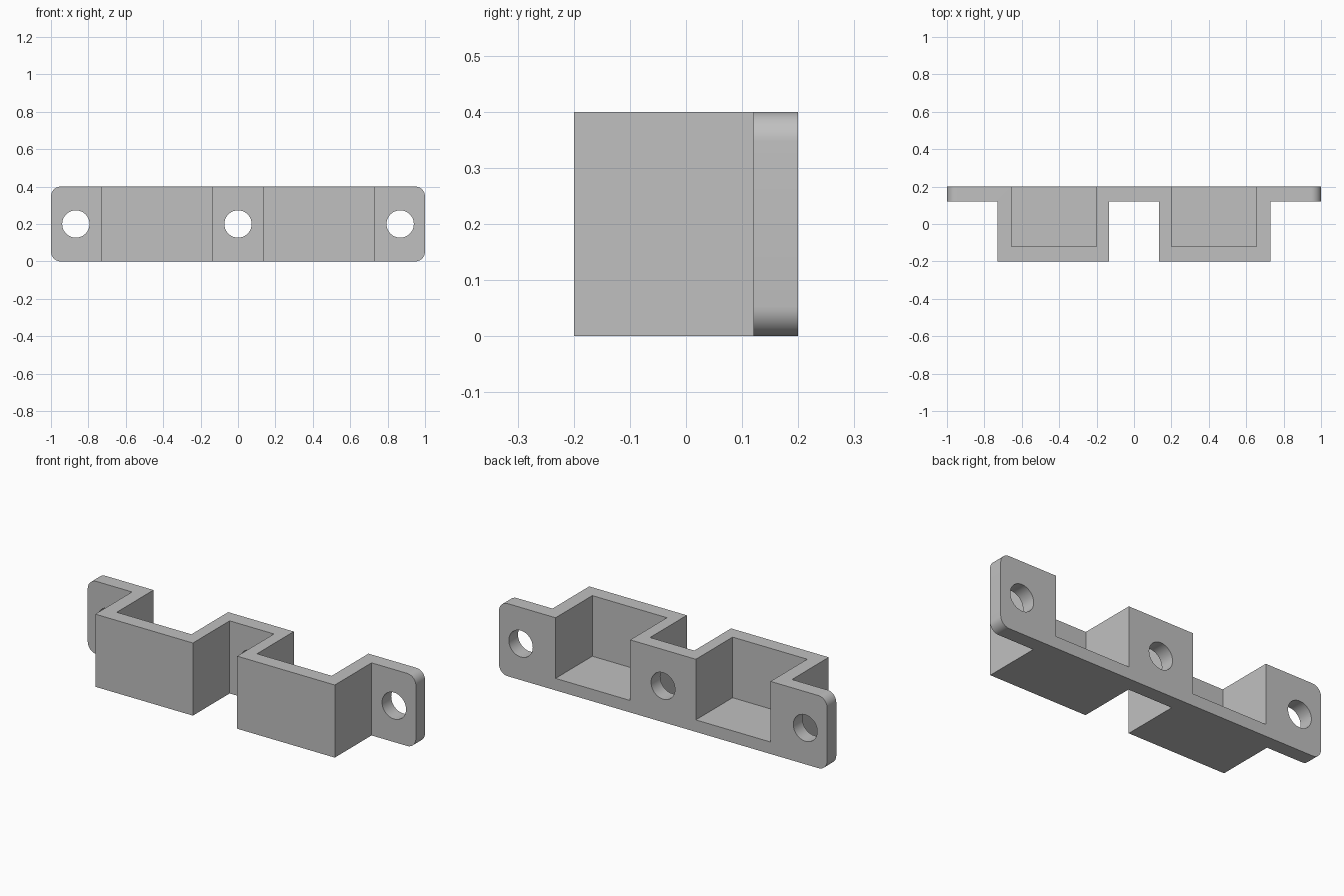
import bpy
import bmesh
import math
from mathutils import Matrix

if "Cube" in bpy.data.objects:
    bpy.data.objects.remove(bpy.data.objects["Cube"], do_unlink=True)

HEIGHT = 0.4
BACK, PLATE_FRONT, FRONT = 0.2, 0.12, -0.2

grey = bpy.data.materials.new("plain grey")
grey.use_nodes = True
colour = (0.53, 0.53, 0.53, 1)
grey.diffuse_color = colour
grey.node_tree.nodes["Principled BSDF"].inputs["Base Color"].default_value = colour


def make_object(name, bm):
    bmesh.ops.recalc_face_normals(bm, faces=bm.faces)
    mesh = bpy.data.meshes.new(name)
    bm.to_mesh(mesh)
    bm.free()
    mesh.materials.append(grey)
    obj = bpy.data.objects.new(name, mesh)
    bpy.context.collection.objects.link(obj)
    return obj


def cut(target, name, bm):
    cutter = make_object(name, bm)
    cutter.hide_render = True
    mod = target.modifiers.new(name, "BOOLEAN")
    mod.operation = "DIFFERENCE"
    mod.solver = "EXACT"
    mod.object = cutter
    bpy.ops.object.modifier_apply(modifier=mod.name)
    bpy.data.objects.remove(cutter, do_unlink=True)


# Bracket outline: mounting plate with two forward housings
half = [(0.135, PLATE_FRONT), (0.135, FRONT), (0.73, FRONT),
        (0.73, PLATE_FRONT), (1, PLATE_FRONT), (1, BACK)]
outline = half + [(-x, y) for x, y in reversed(half)]
bm = bmesh.new()
base = bm.faces.new([bm.verts.new((x, y, 0)) for x, y in outline])
top = bmesh.ops.extrude_face_region(bm, geom=[base])["geom"]
bmesh.ops.translate(bm, vec=(0, 0, HEIGHT),
                    verts=[g for g in top if isinstance(g, bmesh.types.BMVert)])

# Rounded plate corners
corners = [e for e in bm.edges
           if all(abs(v.co.x) > 0.99 for v in e.verts)
           and abs(e.verts[0].co.y - e.verts[1].co.y) > 0.01]
bmesh.ops.bevel(bm, geom=corners, offset=0.053, segments=10,
                affect="EDGES", profile=0.5)
bracket = make_object("mounting_bracket", bm)
bpy.context.view_layer.objects.active = bracket
bracket.select_set(True)

# Pockets open at the top and back
for side in (-1, 1):
    bm = bmesh.new()
    bmesh.ops.create_cube(bm, size=1)
    bmesh.ops.scale(bm, vec=(0.455, 0.52, 0.6), verts=bm.verts)
    bmesh.ops.translate(bm, vec=(side * 0.4275, 0.14, 0.366), verts=bm.verts)
    cut(bracket, "pocket_cutter", bm)

# Screw holes
for x in (-0.867, 0, 0.867):
    bm = bmesh.new()
    bmesh.ops.create_cone(
        bm, cap_ends=True, segments=48, radius1=0.073, radius2=0.073, depth=0.3,
        matrix=Matrix.Translation((x, 0.16, HEIGHT / 2))
        @ Matrix.Rotation(math.pi / 2, 4, "X"))
    cut(bracket, "hole_cutter", bm)

bpy.ops.object.shade_smooth_by_angle(angle=math.radians(30))
